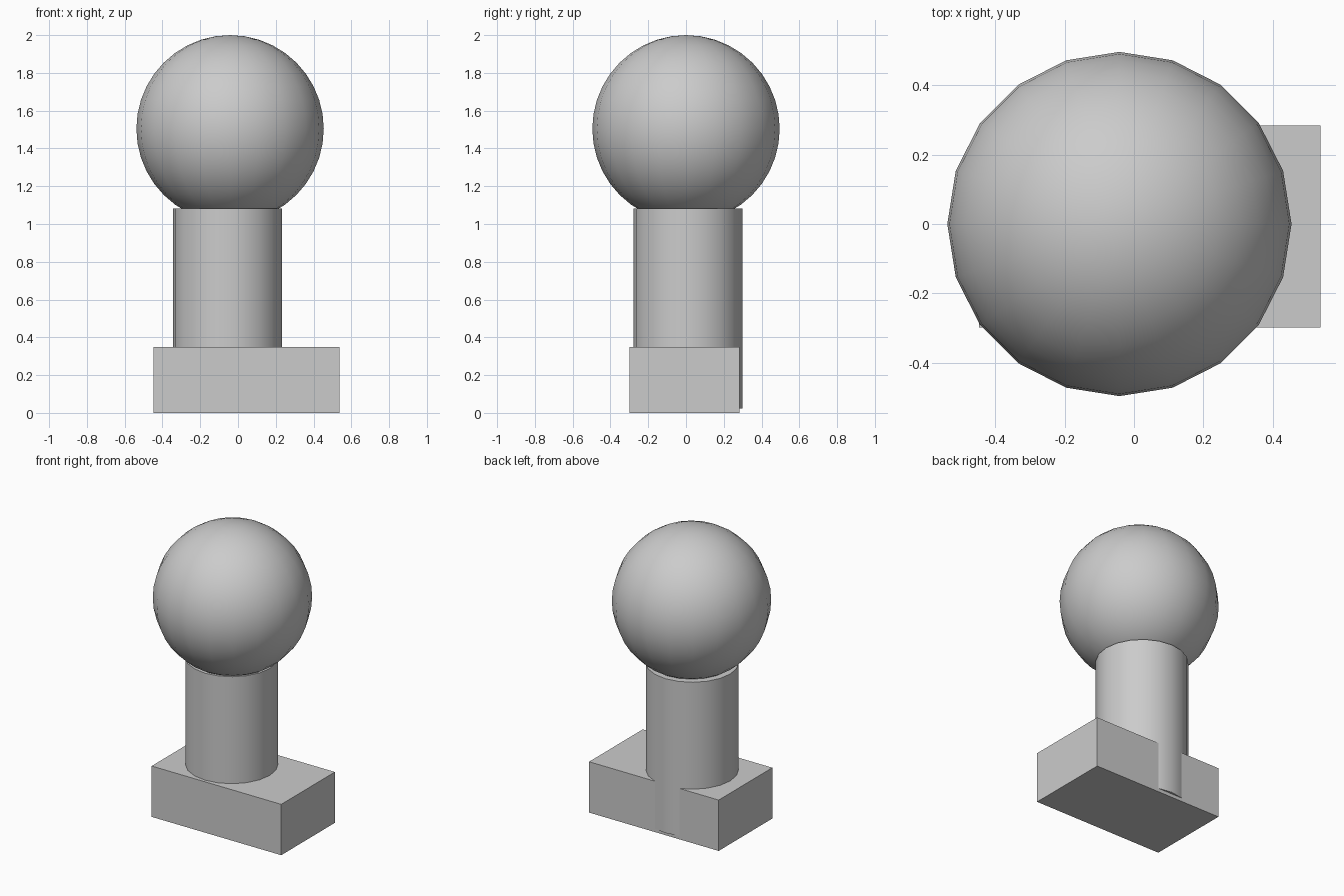
import bpy

if "Cube" in bpy.data.objects:
    bpy.data.objects.remove(bpy.data.objects["Cube"])

SIDES = 20


def finish(name, smooth=False):
    obj = bpy.context.object
    obj.name = name
    bpy.ops.object.transform_apply(location=False, rotation=False, scale=True)
    if smooth:
        bpy.ops.object.shade_smooth_by_angle()
    return obj


# Rectangular base block
x0, x1, y0, y1, height = -0.447, 0.537, -0.298, 0.284, 0.349
bpy.ops.mesh.primitive_cube_add(size=1, location=((x0 + x1) / 2, (y0 + y1) / 2, height / 2))
bpy.context.object.scale = (x1 - x0, y1 - y0, height)
finish("base_block")

# Column, slightly protruding through the back of the base
z0, z1 = 0.024, 1.083
bpy.ops.mesh.primitive_cylinder_add(vertices=SIDES, radius=0.289, depth=z1 - z0,
                                    location=(-0.055, 0.011, (z0 + z1) / 2),
                                    rotation=(0, 0, 0))
finish("column", smooth=True)

# Ball on top, with a vertex pointing along +x
bpy.ops.mesh.primitive_uv_sphere_add(segments=SIDES, ring_count=20, radius=0.496,
                                     location=(-0.042, 0, 1.504))
finish("ball", smooth=True)
